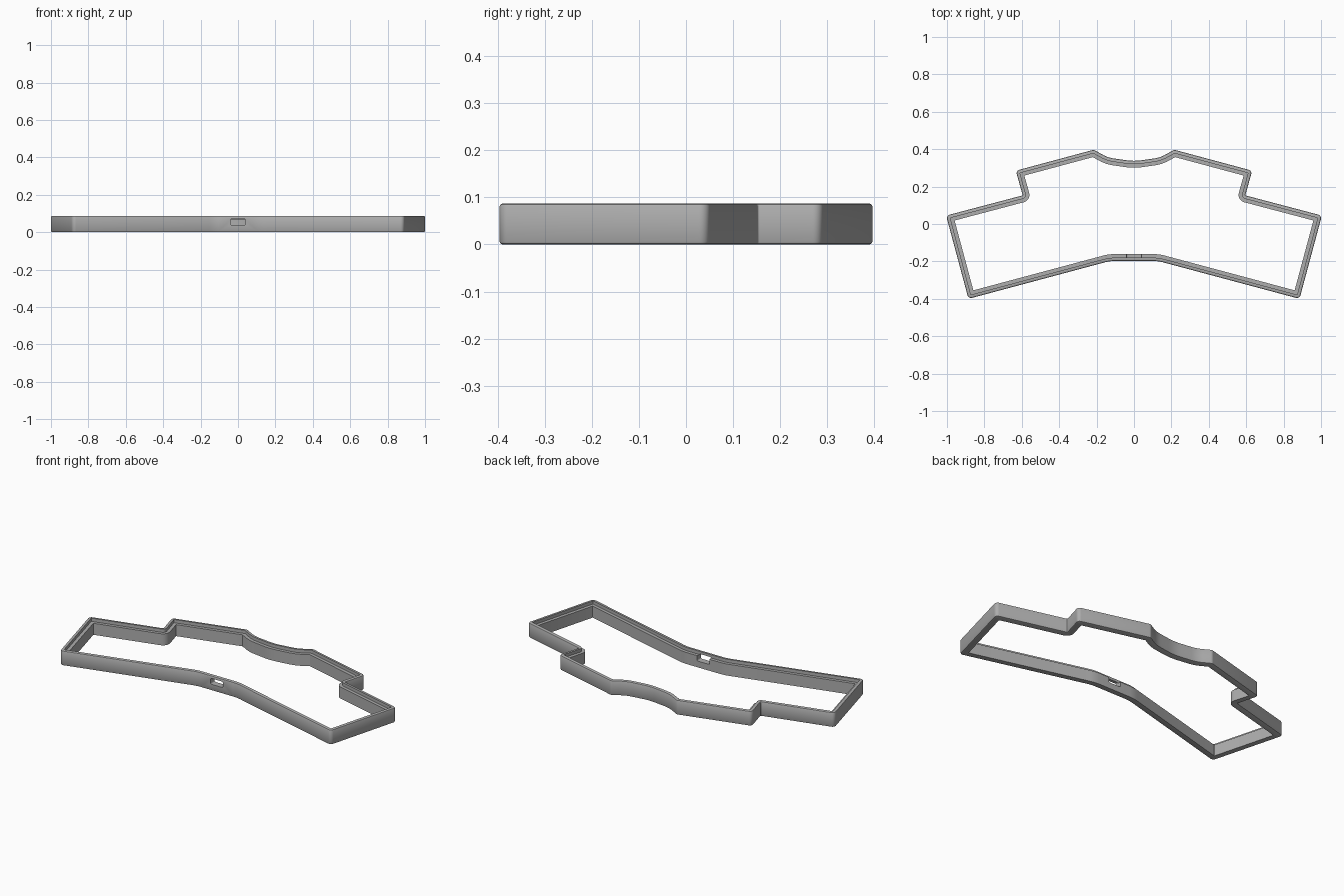
import bpy, bmesh, math
from mathutils import Vector, Matrix

if "Cube" in bpy.data.objects:
    bpy.data.objects.remove(bpy.data.objects["Cube"])

# Single grey plastic
grey = bpy.data.materials.new("grey_plastic")
grey.use_nodes = True
colour = (0.42, 0.42, 0.42, 1)
grey.diffuse_color = colour
grey.node_tree.nodes["Principled BSDF"].inputs["Base Color"].default_value = colour

# Left half of the outer outline: x, y, corner radius
HALF = [(0.13, -0.198, 0.2), (0.885, -0.4, 0.02), (1.0045, 0.045, 0.02),
        (0.595, 0.153, 0.004), (0.632, 0.285, 0.02), (0.215, 0.397, 0.02),
        (0.14, 0.355, 0.18), (0, 0.335, 0.3)]
OUTLINE = HALF + [(-x, y, r) for x, y, r in reversed(HALF[:-1])]

# Wall section: inset from the outline, height
SECTION = [(0.006, 0), (0.002, 0.002), (0, 0.006), (0, 0.081), (0.002, 0.085),
           (0.006, 0.087), (0.018, 0.087), (0.018, 0.068), (0.037, 0.068), (0.037, 0)]
STEPS = 6


def ring(inset):
    """Outline moved inward, with every corner rounded."""
    pts = []
    for i, (x, y, r) in enumerate(OUTLINE):
        p = Vector((x, y))
        before = Vector(OUTLINE[i - 1][:2])
        after = Vector(OUTLINE[(i + 1) % len(OUTLINE)][:2])
        d0, d1 = (p - before).normalized(), (after - p).normalized()
        n0, n1 = Vector((-d0.y, d0.x)), Vector((-d1.y, d1.x))
        turn = math.atan2(d0.x * d1.y - d0.y * d1.x, d0.dot(d1))
        side = 1 if turn > 0 else -1
        radius = max(r - side * inset, 0.003)
        miter = (n0 + n1) / (1 + n0.dot(n1))
        centre = p + miter * (inset + side * radius)
        for k in range(STEPS + 1):
            spin = Matrix.Rotation(turn * k / STEPS, 2)
            pts.append(centre - side * radius * (spin @ n0))
    return pts


def make_object(name, bm):
    bmesh.ops.recalc_face_normals(bm, faces=bm.faces)
    mesh = bpy.data.meshes.new(name)
    bm.to_mesh(mesh)
    bm.free()
    obj = bpy.data.objects.new(name, mesh)
    mesh.materials.append(grey)
    bpy.context.collection.objects.link(obj)
    return obj


# Frame wall: the section swept round the outline
bm = bmesh.new()
loops = [[bm.verts.new((p.x, p.y, z)) for p in ring(d)] for d, z in SECTION]
count = len(loops[0])
for a, b in zip(loops, loops[1:] + loops[:1]):
    for i in range(count):
        j = (i + 1) % count
        bm.faces.new((a[i], a[j], b[j], b[i]))
frame = make_object("case_frame", bm)

# Cutter for the rounded cable port in the front wall
bm = bmesh.new()
bmesh.ops.create_cube(bm, size=1, matrix=Matrix.Translation((0, -0.18, 0.0545))
                      @ Matrix.Diagonal((0.08, 0.1, 0.035, 1)))
along_y = [e for e in bm.edges if abs(e.verts[0].co.y - e.verts[1].co.y) > 0.05]
bmesh.ops.bevel(bm, geom=along_y, offset=0.007, segments=4, profile=0.5, affect='EDGES')
cutter = make_object("port_cutter", bm)
cutter.hide_render = True

cut = frame.modifiers.new("port", 'BOOLEAN')
cut.operation = 'DIFFERENCE'
cut.solver = 'EXACT'
cut.object = cutter
bpy.ops.object.select_all(action='DESELECT')
bpy.context.view_layer.objects.active = frame
frame.select_set(True)
bpy.ops.object.modifier_apply(modifier=cut.name)
bpy.data.objects.remove(cutter)

bpy.ops.object.shade_smooth_by_angle(angle=math.radians(35))
